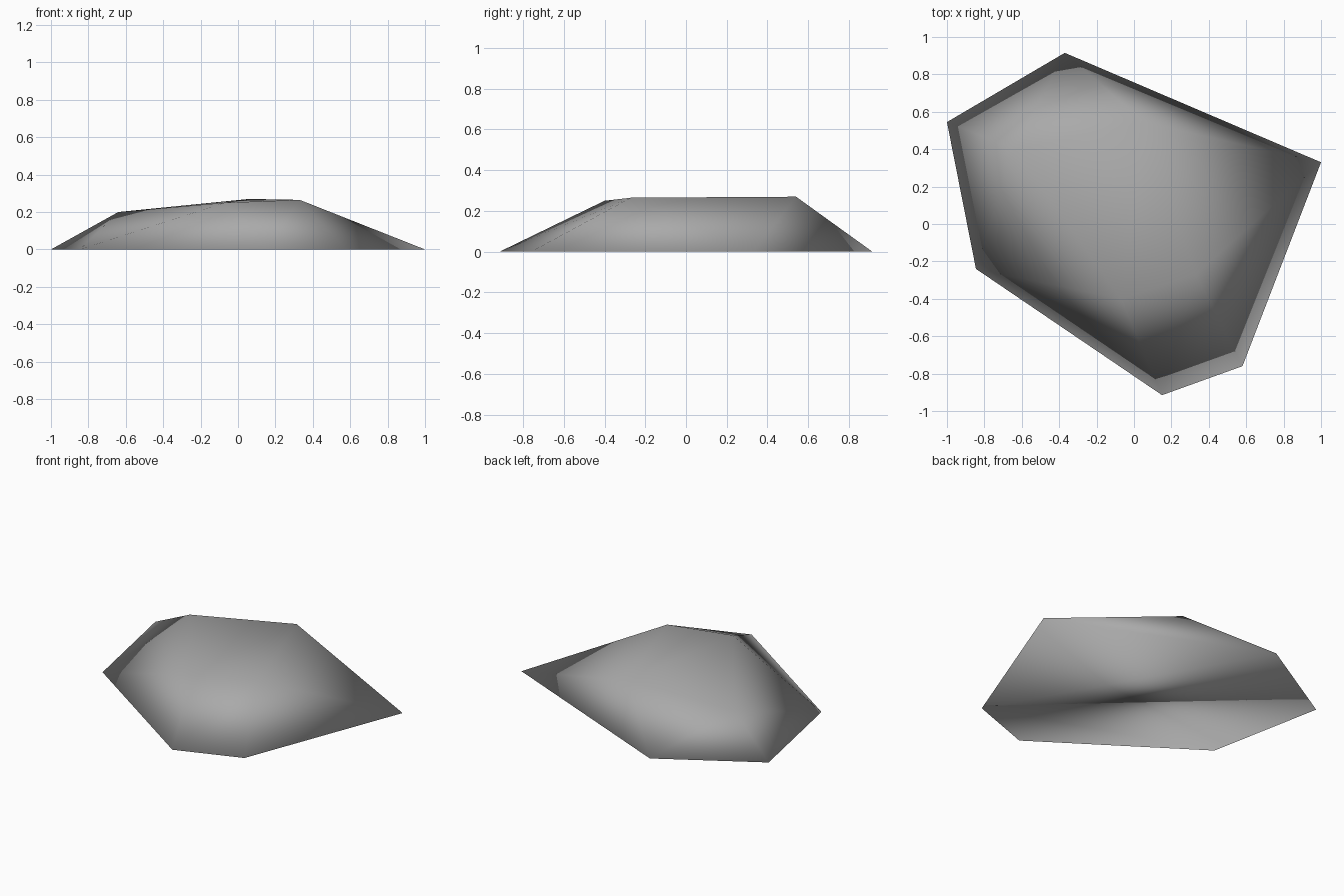
import bpy
import bmesh

cube = bpy.data.objects.get("Cube")
if cube:
    bpy.data.objects.remove(cube, do_unlink=True)

# Stone material
stone = bpy.data.materials.new("stone_grey")
stone.use_nodes = True
grey = (0.4, 0.4, 0.4, 1.0)
stone.diffuse_color = grey
stone.node_tree.nodes["Principled BSDF"].inputs["Base Color"].default_value = grey

# Ground outline, and the corners of the sloping top
base = [(-1, 0.545), (-0.37, 0.915), (1, 0.33), (0.58, -0.76), (0.15, -0.915), (-0.845, -0.24)]
crown = [(-0.64, 0.4, 0.2), (0.06, 0.54, 0.27), (0.33, -0.27, 0.265), (-0.07, -0.4, 0.25)]

# Faceted boulder wrapped around both outlines
bm = bmesh.new()
for x, y in base:
    bm.verts.new((x, y, 0))
for point in crown:
    bm.verts.new(point)
bmesh.ops.convex_hull(bm, input=bm.verts[:])

# Single flat underside, soft shading over the whole stone
underside = [f for f in bm.faces if all(v.co.z < 0.001 for v in f.verts)]
bmesh.ops.dissolve_faces(bm, faces=underside)
bmesh.ops.recalc_face_normals(bm, faces=bm.faces[:])
for face in bm.faces:
    face.smooth = True

mesh = bpy.data.meshes.new("flat_rock")
bm.to_mesh(mesh)
bm.free()
mesh.materials.append(stone)
rock = bpy.data.objects.new("flat_rock", mesh)
bpy.context.collection.objects.link(rock)
